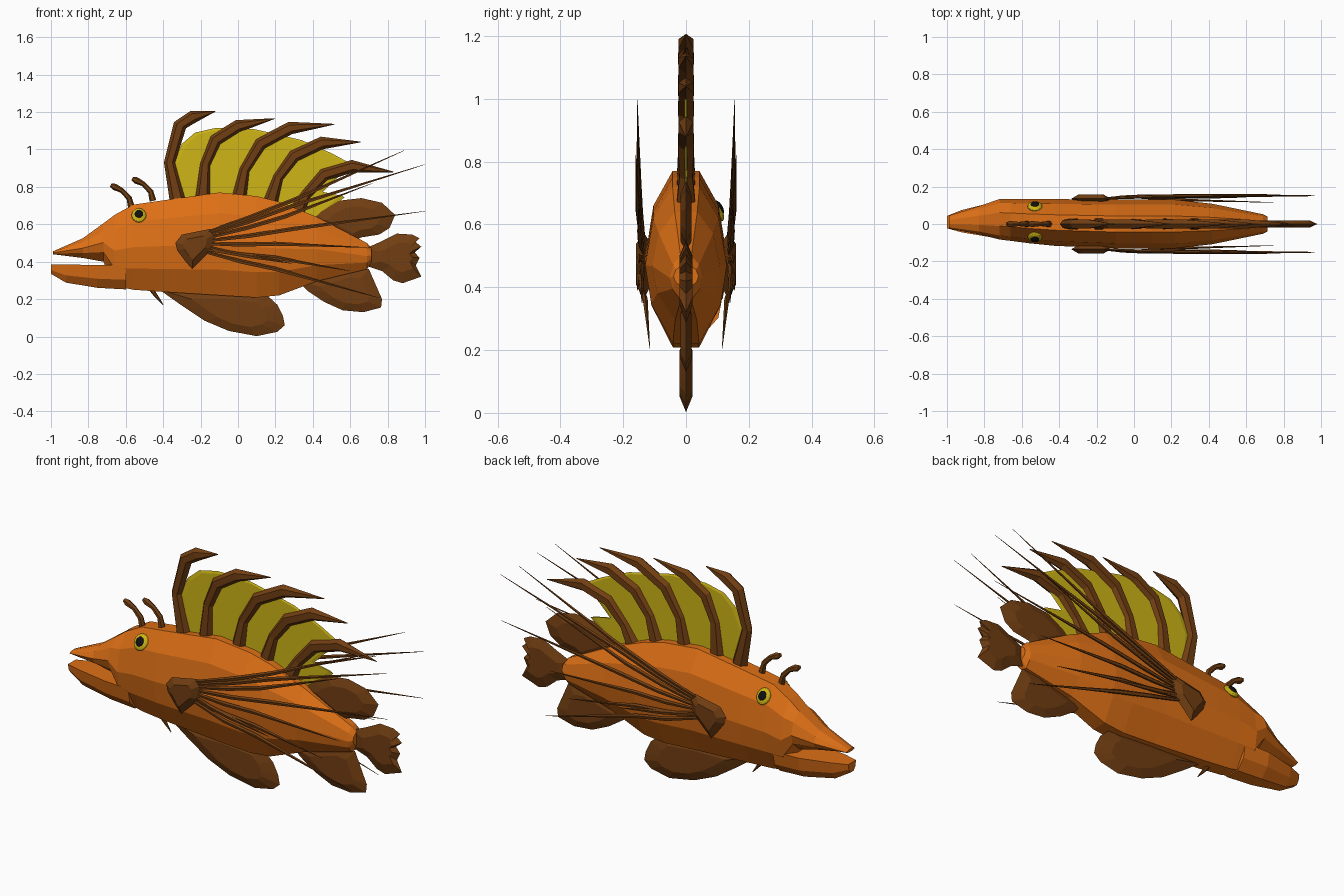
import bpy, math
from mathutils import Vector

if "Cube" in bpy.data.objects:
    bpy.data.objects.remove(bpy.data.objects["Cube"])


def material(name, rgb):
    m = bpy.data.materials.new(name)
    m.diffuse_color = (*rgb, 1)
    m.use_nodes = True
    m.node_tree.nodes["Principled BSDF"].inputs["Base Color"].default_value = m.diffuse_color
    return m


ORANGE = material("orange_skin", (0.72, 0.16, 0.008))
BROWN = material("brown_fin", (0.165, 0.048, 0.006))
YELLOW = material("yellow", (0.62, 0.46, 0.008))
BLACK = material("black", (0.005, 0.005, 0.005))


def loft(name, rings, mat):
    """Skin equal-length rings of points and cap both ends."""
    n = len(rings[0])
    verts = [tuple(p) for r in rings for p in r]
    faces = [(i * n + j, i * n + (j + 1) % n, (i + 1) * n + (j + 1) % n, (i + 1) * n + j)
             for i in range(len(rings) - 1) for j in range(n)]
    faces += [tuple(reversed(range(n))), tuple(range(len(verts) - n, len(verts)))]
    me = bpy.data.meshes.new(name)
    me.from_pydata(verts, [], faces)
    me.materials.append(mat)
    ob = bpy.data.objects.new(name, me)
    bpy.context.collection.objects.link(ob)
    import bmesh
    bm = bmesh.new()
    bm.from_mesh(me)
    bmesh.ops.recalc_face_normals(bm, faces=bm.faces)
    bm.to_mesh(me)
    bm.free()
    return ob


def hull(name, stations, half, mat):
    """Body loft: stations are (x, z bottom, z top, half width, y shift)."""
    sec = half + [(-w, t) for w, t in reversed(half)]
    loft(name, [[(x, yo + w * hw, zb + t * (zt - zb)) for w, t in sec]
                for x, zb, zt, hw, yo in stations], mat)


def fin(name, pts, thick, mat, y=0.0, inset=0.6):
    """Thin fin: sharp outline with a thicker inset on both sides."""
    cx = sum(p[0] for p in pts) / len(pts)
    cz = sum(p[1] for p in pts) / len(pts)
    inner = [(cx + (x - cx) * inset, cz + (z - cz) * inset) for x, z in pts]
    loft(name, [[(x, y - thick, z) for x, z in inner], [(x, y, z) for x, z in pts],
                [(x, y + thick, z) for x, z in inner]], mat)


def spike(name, path, widths, flat, mat, sides=6):
    """Tapered tube along a path; flat = thickness in y relative to width."""
    path = [Vector(p) for p in path]
    rings = []
    for i, p in enumerate(path):
        t = (path[min(i + 1, len(path) - 1)] - path[max(i - 1, 0)]).normalized()
        n = Vector((-t.z, 0, t.x)).normalized()
        b = t.cross(n)
        rings.append([p + widths[i] * (n * math.cos(a) + b * flat * math.sin(a))
                      for a in (2 * math.pi * k / sides for k in range(sides))])
    loft(name, rings, mat)


# Body and upper head
hull("body", [(-.99, .44, .455, .035, .01), (-.83, .42, .525, .075, .02),
              (-.72, .40, .605, .108, .025), (-.66, .27, .65, .112, .022),
              (-.56, .25, .705, .118, .015), (-.42, .24, .725, .125, .008),
              (-.1, .22, .77, .13, 0), (.1, .208, .75, .13, 0), (.22, .22, .72, .13, 0),
              (.42, .295, .64, .108, 0), (.69, .36, .50, .052, 0), (.715, .40, .47, .04, 0)],
     [(.32, 0), (.85, .25), (1, .5), (.8, .8), (.33, 1)], ORANGE)

# Lower jaw
hull("lower_jaw", [(-1, .335, .385, .033, .01), (-.92, .288, .385, .06, .015),
                   (-.75, .26, .382, .095, .022), (-.6, .252, .38, .1, .018)],
     [(.4, 0), (.85, .4), (1, 1)], ORANGE)

# Eyes
for s in (-1, 1):
    tilt = -s * math.radians(58)
    normal = Vector((0, -math.sin(tilt), math.cos(tilt)))
    for name, r, depth, off, mat in (("eye", .044, .018, 0, YELLOW),
                                     ("pupil", .026, .012, .012, BLACK)):
        c = Vector((-.53, .012 + s * .082, .648)) + normal * off
        bpy.ops.mesh.primitive_uv_sphere_add(segments=16, ring_count=8, location=c,
                                             rotation=(tilt, 0, 0))
        ob = bpy.context.object
        ob.name = name
        ob.scale = (r * .9, r, depth)
        ob.data.materials.append(mat)

# Head feelers
for x, z in ((-.57, .69), (-.455, .725)):
    spike("feeler", [(x, 0, z), (x - .012, 0, z + .05), (x - .05, 0, z + .09),
                     (x - .09, 0, z + .11), (x - .11, 0, z + .12)],
          [.018, .015, .013, .018, .01], 1, BROWN)

# Dorsal spines
SPINES = [[(-.32, .72), (-.366, .93), (-.31, 1.13), (-.24, 1.175), (-.12, 1.205)],
          [(-.19, .72), (-.175, .92), (-.12, 1.05), (.0, 1.125), (.195, 1.165)],
          [(.0, .71), (.035, .89), (.12, 1.03), (.28, 1.115), (.515, 1.135)],
          [(.165, .69), (.215, .85), (.3, .965), (.45, 1.035), (.655, 1.04)],
          [(.31, .66), (.365, .76), (.46, .865), (.61, .91), (.83, .88)]]
for pts in SPINES:
    spike("dorsal_spine", [(x, 0, z) for x, z in pts], [.044, .03, .036, .034, .002], .8, BROWN)

# Dorsal membrane
fin("dorsal_membrane", [(-.33, .72), (-.345, .93), (-.3, 1.03), (-.23, 1.09), (-.12, 1.115),
                        (.08, 1.11), (.17, 1.09), (.34, 1.05), (.5, .98), (.62, .915),
                        (.52, .84), (.45, .77), (.57, .745), (.42, .62), (.1, .68)],
    .004, YELLOW, inset=.95)

# Median fins
fin("soft_dorsal_fin", [(.37, .62), (.43, .675), (.53, .725), (.66, .74), (.77, .715),
                        (.84, .65), (.81, .58), (.755, .545), (.66, .53), (.6, .5)], .018, BROWN)
fin("tail_fin", [(.68, .47), (.77, .51), (.85, .55), (.93, .545), (.97, .525), (.95, .505),
                 (.98, .48), (.945, .45), (.97, .42), (.95, .38), (.98, .32), (.88, .285),
                 (.83, .3), (.77, .35), (.68, .38)], .02, BROWN)
fin("anal_fin", [(.33, .29), (.37, .245), (.46, .185), (.56, .14), (.67, .13), (.765, .155),
                 (.77, .2), (.735, .28), (.7, .36), (.6, .37)], .018, BROWN)
fin("belly_fin", [(-.42, .25), (-.3, .165), (-.18, .085), (-.05, .03), (.1, .002), (.21, .025),
                  (.25, .06), (.24, .11), (.21, .17), (.15, .225), (-.1, .25)], .02, BROWN)
spike("belly_spine", [(-.47, 0, .26), (-.44, 0, .22), (-.4, 0, .17)], [.012, .01, .002], 1, BROWN)

# Pectoral fins: root lobe and long rays on each side
RAYS = [((.3, .73), (.89, .995), .155), ((.3, .70), (1, .92), .155),
        ((.25, .64), (.72, .82), .16), ((.3, .575), (1, .67), .15),
        ((.2, .495), (.71, .475), .15), ((.05, .43), (.29, .39), .155),
        ((.2, .42), (.6, .35), .14), ((.2, .36), (.76, .205), .115)]
for s in (-1, 1):
    fin("pectoral_root", [(-.335, .5), (-.3, .545), (-.15, .575), (-.12, .55), (-.135, .47),
                          (-.245, .36), (-.28, .4), (-.325, .46)], .024, BROWN, y=s * .135)
    for i, (mid, tip, y) in enumerate(RAYS):
        root = (-.17, .555 - .015 * i)
        spike("pectoral_ray", [(root[0], s * .135, root[1]),
                               ((root[0] + mid[0]) / 2, s * .145, (root[1] + mid[1]) / 2 - .005),
                               (mid[0], s * (y + .145) / 2, mid[1]), (tip[0], s * y, tip[1])],
              [.008, .012, .012, .001], .7, BROWN, 5)
